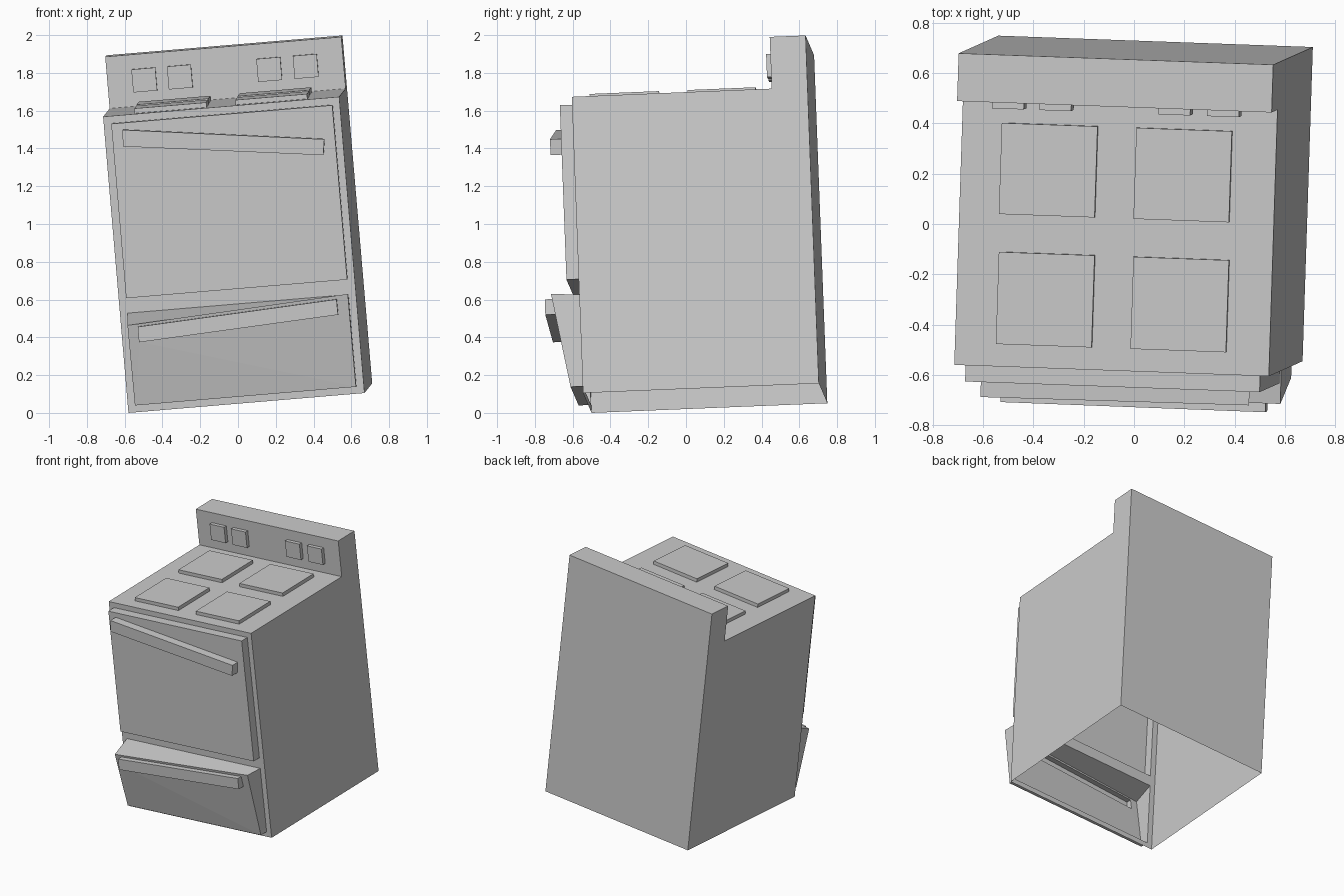
import bpy, bmesh
from mathutils import Vector, Matrix
from mathutils.geometry import tessellate_polygon

if "Cube" in bpy.data.objects:
    bpy.data.objects.remove(bpy.data.objects["Cube"])

# The whole stove leans: local u (width), v (depth), w (height) axes
ex = Vector((.9958, -.036, .0838)).normalized()
ez = Vector((-.083, -.038, .9958))
ez = (ez - ex * ez.dot(ex)).normalized()
ey = ez.cross(ex)
TILT = Matrix((ex, ey, ez)).transposed().to_4x4()
TILT.translation = (-.58, -.50, 0)

W, D, H, TOP = 1.255, 1.25, 1.575, 1.85     # width, depth, cooktop height, full height
SPLASH = 1.06                               # depth of the control panel face


def plate(bm, outer, holes=()):
    """Flat face with optional openings."""
    loops = [[Vector(p) for p in loop] for loop in (outer, *holes)]
    verts = [bm.verts.new(p) for loop in loops for p in loop]
    if holes:
        for tri in tessellate_polygon(loops):
            bm.faces.new([verts[i] for i in tri])
    else:
        bm.faces.new(verts)


def finish(name, bm):
    bmesh.ops.remove_doubles(bm, verts=bm.verts, dist=1e-4)
    bmesh.ops.recalc_face_normals(bm, faces=bm.faces)
    me = bpy.data.meshes.new(name)
    bm.to_mesh(me)
    bm.free()
    ob = bpy.data.objects.new(name, me)
    ob.matrix_world = TILT
    bpy.context.collection.objects.link(ob)


def raised(name, base, lid, holes=()):
    """Hollow raised part, open at the back, standing on its base outline."""
    bm = bmesh.new()
    n = len(base)
    for i in range(n):
        j = (i + 1) % n
        plate(bm, (base[i], base[j], lid[j], lid[i]))
    plate(bm, lid, holes)
    finish(name, bm)


def front_rect(u0, u1, w0, w1, v):
    return [(u0, v, w0), (u1, v, w0), (u1, v, w1), (u0, v, w1)]


def flat_rect(u0, u1, v0, v1, w):
    return [(u0, v0, w), (u1, v0, w), (u1, v1, w), (u0, v1, w)]


def at_depth(points, v):
    return [(u, v, w) for u, w in points]


# Oven door with slanted handle
door_base = front_rect(.042, 1.217, .609, 1.536, 0)
door_lid = front_rect(.042, 1.217, .609, 1.536, -.066)
handle = [(.095, 1.414), (1.149, 1.279), (1.162, 1.362), (.102, 1.501)]
door_handle = at_depth(handle, -.066)
raised("oven_door", door_base, door_lid, [door_handle])
raised("oven_door_handle", door_handle, at_depth(handle, -.127))

# Bottom drawer, tipped outward at the top
drawer_base = front_rect(.04, 1.215, .039, .527, 0)
drawer_lid = [(.04, -.066, .039), (1.215, -.066, .039), (1.217, -.151, .536), (.04, -.151, .468)]


def on_drawer(u, w):
    top = .468 + .068 * (u - .04) / 1.177
    return (u, -.066 - .085 * (w - .039) / (top - .039), w)


handle = [(.094, .375), (1.157, .432), (1.156, .514), (.095, .457)]
drawer_handle = [on_drawer(u, w) for u, w in handle]
raised("drawer", drawer_base, drawer_lid, [drawer_handle])
raised("drawer_handle", drawer_handle, at_depth(handle, -.187))

# Burners
burners = []
for row, (v0, v1, s) in enumerate(((.09, .456, 0), (.607, .969, -.005))):
    for col, (u0, u1) in enumerate(((.165, .547), (.702, 1.083))):
        r = (u0 + s, u1 + s, v0, v1)
        burners.append(flat_rect(*r, H))
        raised(f"burner_{row}_{col}", burners[-1], flat_rect(*r, H + .026))

# Control knobs
knobs = []
for i, u in enumerate((.133, .322, .797, .991)):
    r = (u, u + .127, 1.65, 1.772)
    knobs.append(front_rect(*r, SPLASH))
    raised(f"knob_{i}", knobs[-1], front_rect(*r, SPLASH - .027))

# Body shell, open underneath
bm = bmesh.new()
profile = [(0, 0), (D, 0), (D, TOP), (SPLASH, TOP), (SPLASH, H), (0, H)]
for u in (0, W):
    plate(bm, [(u, v, w) for v, w in profile])
plate(bm, front_rect(0, W, 0, H, 0), [door_base, drawer_base])
plate(bm, flat_rect(0, W, 0, SPLASH, H), burners)
plate(bm, front_rect(0, W, H, TOP, SPLASH), knobs)
plate(bm, flat_rect(0, W, SPLASH, D, TOP))
plate(bm, front_rect(0, W, 0, TOP, D))
finish("stove_body", bm)
